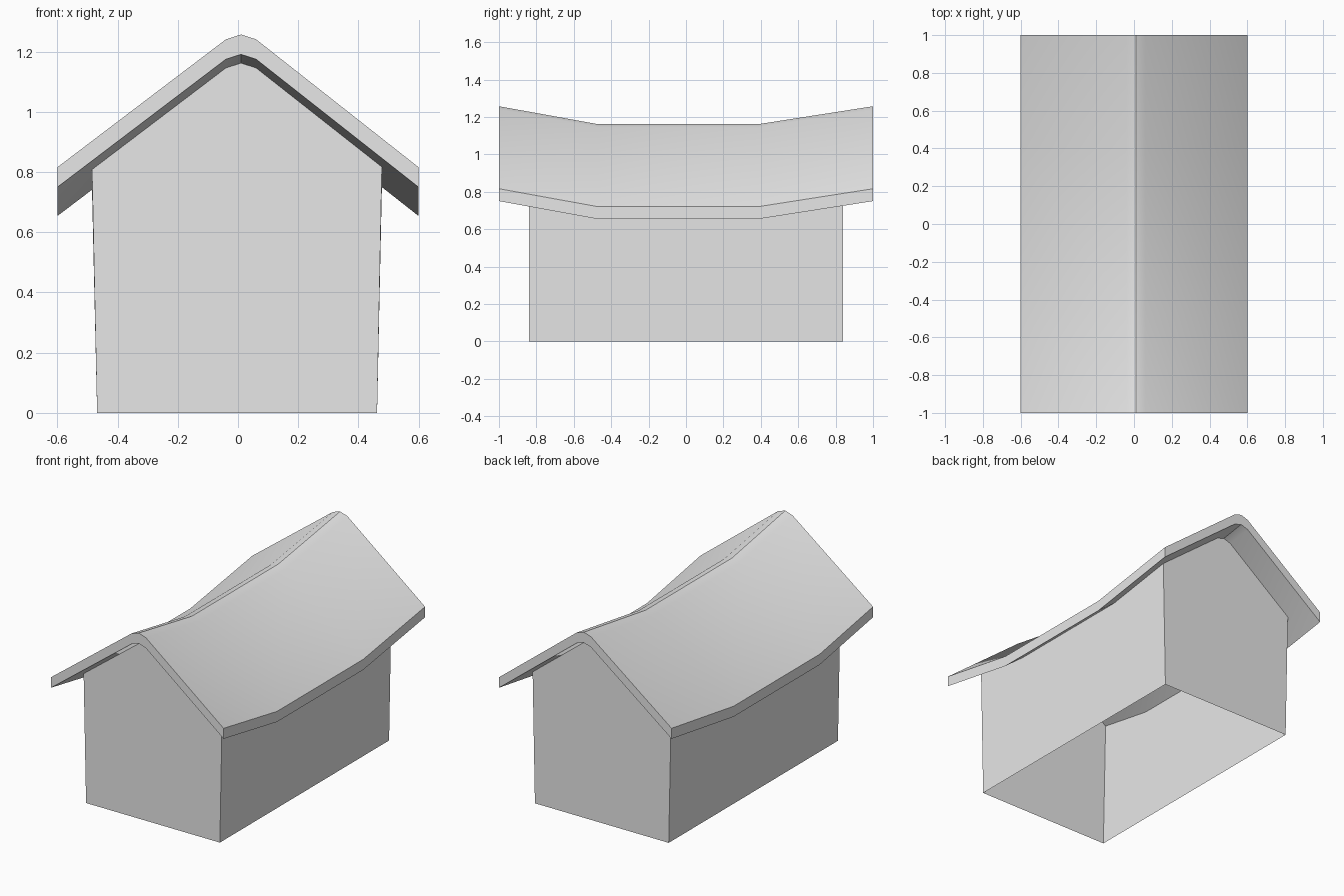
import bpy, bmesh, math

cube = bpy.data.objects.get("Cube")
if cube:
    bpy.data.objects.remove(cube, do_unlink=True)

grey = bpy.data.materials.new("plain grey")
grey.use_nodes = True
COLOUR = (0.8, 0.8, 0.8, 1)
grey.diffuse_color = COLOUR
grey.node_tree.nodes["Principled BSDF"].inputs["Base Color"].default_value = COLOUR

# Underside of the roof in cross-section, left eave to right eave
UNDERSIDE = [(-0.6, 0.75), (-0.04, 1.175), (0.01, 1.191), (0.06, 1.175), (0.6, 0.75)]
THICKNESS = 0.066
SAG_START, SAG_END, SAG = -0.47, 0.385, 0.096


def sag(y):
    """Drop of the roof along its length: flat middle, rising ends."""
    if y < SAG_START:
        return SAG * (y + 1) / (SAG_START + 1)
    if y > SAG_END:
        return SAG * (1 - y) / (1 - SAG_END)
    return SAG


def underside(x):
    for (x0, z0), (x1, z1) in zip(UNDERSIDE, UNDERSIDE[1:]):
        if x0 <= x <= x1:
            return z0 + (z1 - z0) * (x - x0) / (x1 - x0)


def loft(name, rings, closed):
    """Join cross-sections into a skin and cap both ends."""
    bm = bmesh.new()
    rows = [[bm.verts.new(p) for p in ring] for ring in rings]
    n = len(rows[0])
    for a, b in zip(rows, rows[1:]):
        for i in range(n):
            j = (i + 1) % n
            if closed(i):
                bm.faces.new((a[i], a[j], b[j], b[i]))
    bm.faces.new(rows[0][::-1])
    bm.faces.new(rows[-1])
    bmesh.ops.recalc_face_normals(bm, faces=bm.faces)
    mesh = bpy.data.meshes.new(name)
    bm.to_mesh(mesh)
    bm.free()
    mesh.materials.append(grey)
    obj = bpy.data.objects.new(name, mesh)
    bpy.context.collection.objects.link(obj)
    return obj


# Sagging roof slab
section = UNDERSIDE + [(x, z + THICKNESS) for x, z in reversed(UNDERSIDE)]
roof = loft("roof",
            [[(x, y, z - sag(y)) for x, z in section] for y in (-1, SAG_START, SAG_END, 1)],
            lambda i: True)
bpy.ops.object.select_all(action="DESELECT")
roof.select_set(True)
bpy.context.view_layer.objects.active = roof
bpy.ops.object.shade_smooth_by_angle(angle=math.radians(30))

# Thin walls: two sides and two gables, open below and under the roof
tops = [-0.485, -0.04, 0.01, 0.06, 0.478]


def wall_ring(y):
    top = [(x, y, underside(x) - sag(y)) for x in tops]
    return [(-0.468, y, 0)] + top + [(0.462, y, 0)]


walls = loft("walls", [wall_ring(y) for y in (-0.84, SAG_START, SAG_END, 0.84)],
             lambda i: i in (0, len(tops)))
